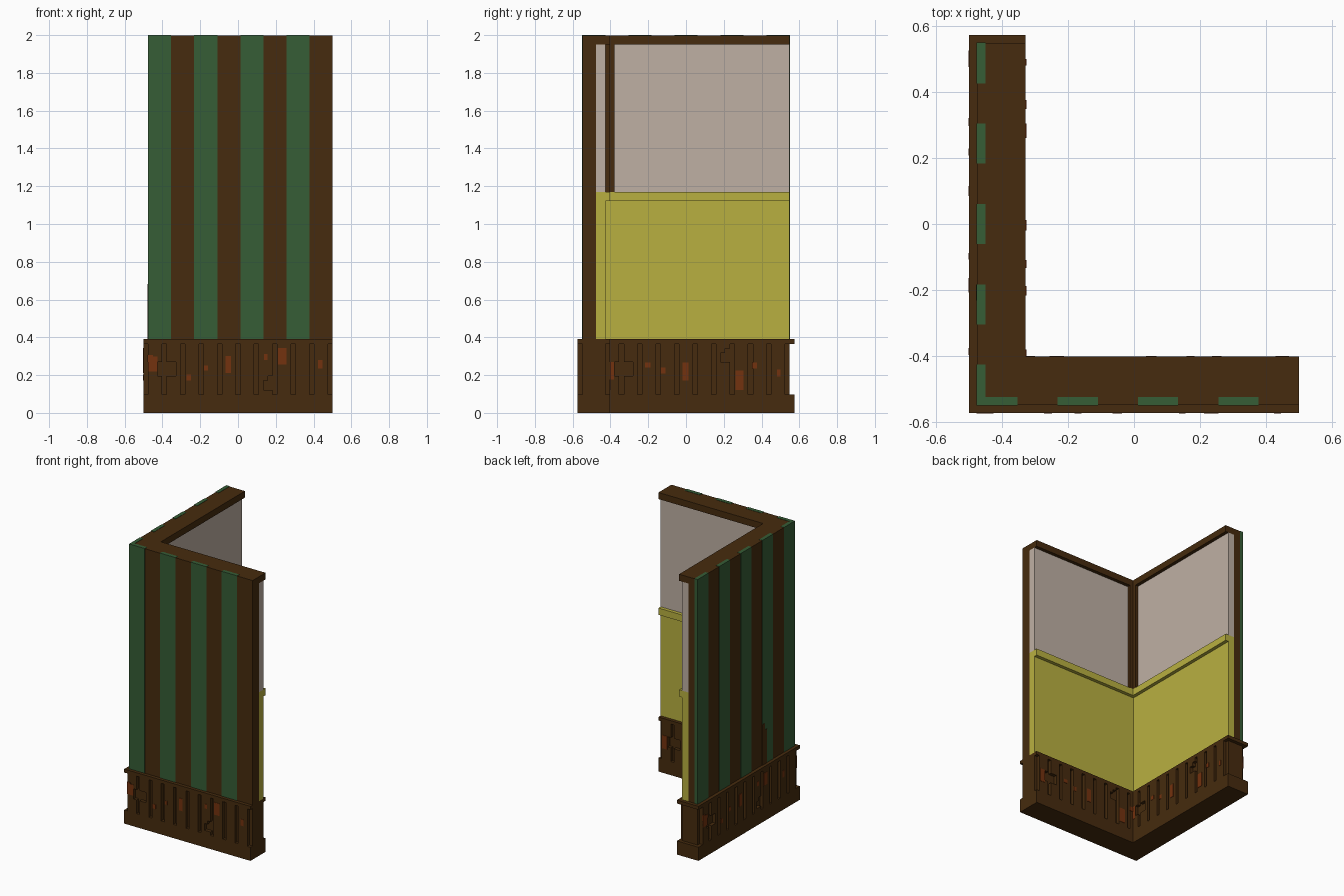
import bpy, bmesh

cube = bpy.data.objects.get("Cube")
if cube:
    bpy.data.objects.remove(cube, do_unlink=True)

# All sizes below are in grid cells: 41 wide, 47 deep, 82 high
CELL = 2 / 82
OX, OY = 20.5, 23.5


def srgb(r, g, b):
    def lin(c):
        c /= 255
        return c / 12.92 if c <= 0.04045 else ((c + 0.055) / 1.055) ** 2.4
    return (lin(r), lin(g), lin(b), 1)


def material(name, rgb):
    m = bpy.data.materials.new(name)
    m.use_nodes = True
    m.diffuse_color = srgb(*rgb)
    m.node_tree.nodes["Principled BSDF"].inputs["Base Color"].default_value = srgb(*rgb)
    return m


BROWN = material("dark brown wood", (70, 43, 14))
GREEN = material("green stripe", (54, 93, 54))
YELLOW = material("mustard yellow", (185, 176, 64))
BEIGE = material("pale beige", (191, 176, 164))
RUST = material("rust brown", (116, 50, 14))


def finish(name, bm, mat):
    bmesh.ops.recalc_face_normals(bm, faces=bm.faces)
    me = bpy.data.meshes.new(name)
    bm.to_mesh(me)
    bm.free()
    me.materials.append(mat)
    ob = bpy.data.objects.new(name, me)
    bpy.context.collection.objects.link(ob)
    return ob


def prism(bm, pts, z0, z1):
    """Extrude a flat outline from z0 to z1."""
    low = [bm.verts.new(((x - OX) * CELL, (y - OY) * CELL, z0 * CELL)) for x, y in pts]
    face = bm.faces.new(low)
    top = bmesh.ops.extrude_face_region(bm, geom=[face])["geom"]
    verts = [v for v in top if isinstance(v, bmesh.types.BMVert)]
    bmesh.ops.translate(bm, verts=verts, vec=(0, 0, (z1 - z0) * CELL))


def box(bm, x0, x1, y0, y1, z0, z1):
    prism(bm, [(x0, y0), (x1, y0), (x1, y1), (x0, y1)], z0, z1)


def corner_layer(name, a, b, z0, z1, mat, xe=41, ye=46):
    """L-shaped layer lying between offsets a and b from the outer corner."""
    bm = bmesh.new()
    prism(bm, [(a, a), (xe, a), (xe, b), (b, b), (b, ye), (a, ye)], z0, z1)
    return finish(name, bm, mat)


# Stacked layers of the two walls
corner_layer("plinth", 0, 7, 0, 4, BROWN, ye=47)
corner_layer("base_core", 1, 6, 4, 15, BROWN)
corner_layer("base_lip", 0, 7, 15, 16, BROWN, ye=47)
corner_layer("outer_wall", 1, 4, 16, 80, BROWN)
corner_layer("lower_panel", 4, 6, 16, 46, YELLOW)
corner_layer("chair_rail", 4, 7, 46, 48, YELLOW)
corner_layer("upper_panel", 4, 6, 48, 80, BEIGE)
corner_layer("corner_post", 6, 7, 48, 80, BROWN, xe=8, ye=8)
corner_layer("top_cap", 1, 7, 80, 81.92, BROWN)

# Wallpaper stripes on both outer faces
bm = bmesh.new()
for k in range(4):
    box(bm, 1 + 10 * k - (0.08 if k == 0 else 0), 6 + 10 * k, 0.92, 2, 16, 82)
finish("front_stripes", bm, GREEN)
bm = bmesh.new()
for k in range(5):
    box(bm, 0.92, 2, 1 + 10 * k - (0.08 if k == 0 else 0),
        6 + 10 * k + (0.05 if k == 4 else 0), 16, 82)
finish("side_stripes", bm, GREEN)

# Torn patch on one side stripe
bm = bmesh.new()
box(bm, 0.84, 1, 14, 16, 16, 26)
box(bm, 0.84, 1, 15, 16, 26, 28)
finish("torn_patch", bm, BROWN)

# Each base face: u runs left to right seen from its own side, d points outward
SIDES = {
    "front_outer": lambda u0, u1, d0, d1: (u0, u1, 1 - d1, 1 - d0),
    "side_outer": lambda u0, u1, d0, d1: (1 - d1, 1 - d0, 46 - u1, 46 - u0),
    "side_inner": lambda u0, u1, d0, d1: (6 + d0, 6 + d1, 5 + u0, 5 + u1),
    "front_inner": lambda u0, u1, d0, d1: (41 - u1, 41 - u0, 6 + d0, 6 + d1),
}
RANGES = {"front_outer": (0, 41), "side_outer": (0, 45),
          "side_inner": (1, 41), "front_inner": (0, 35)}

# Broken spots and rust stains as (u0, u1, z0, z1)
HOLES_OUT = [(3, 7, 8, 11), (26, 28, 5, 7), (27, 28, 7, 8)]
HOLES_IN = [(3, 7, 8, 11), (26, 28, 11, 13), (27, 28, 13, 14)]
STAINS_OUT = [(1, 3, 9, 12.2), (0.9, 2, 11, 12.6), (9.3, 10.3, 7, 8.3),
              (13.1, 14, 9.2, 10.3), (17.8, 19, 8.7, 12.3), (26.1, 26.9, 11.5, 12.8),
              (29.2, 31, 10.5, 14.1), (37.9, 38.8, 9.6, 11.5)]
STAINS_IN = [(1.2, 2.9, 7.2, 11.1), (9.6, 10.8, 9.8, 10.9), (13, 14, 8.5, 9.8),
             (17.7, 19, 7, 10.9), (29.2, 31, 5, 9.2), (32.8, 33.9, 9.6, 10.9),
             (38.2, 39, 7.9, 9.4)]


def spans(u, holes):
    """Solid height ranges of one column; empty where a slot runs."""
    if u % 4 == 0:
        return []
    out, z = [], 4
    for u0, u1, z0, z1 in sorted(holes, key=lambda h: h[2]):
        if u0 <= u < u1:
            if z0 > z:
                out.append((z, z0))
            z = z1
    return out + [(z, 15)]


for side, place in SIDES.items():
    outer = side.endswith("outer")
    holes = HOLES_OUT if outer else HOLES_IN
    stains = STAINS_OUT if outer else STAINS_IN
    start, end = RANGES[side]
    # Planks, merging neighbouring columns of the same shape
    bm = bmesh.new()
    u = start
    while u < end:
        col, first = spans(u, holes), u
        while u < end and spans(u, holes) == col:
            u += 1
        for z0, z1 in col:
            box(bm, *place(first, u, 0, 1), z0, z1)
    finish(side + "_planks", bm, BROWN)
    # Thin rust plates
    bm = bmesh.new()
    for u0, u1, z0, z1 in stains:
        if u0 >= start and u1 <= end:
            box(bm, *place(u0, u1, 0.85, 1.1), z0, z1)
    finish(side + "_rust_stains", bm, RUST)
